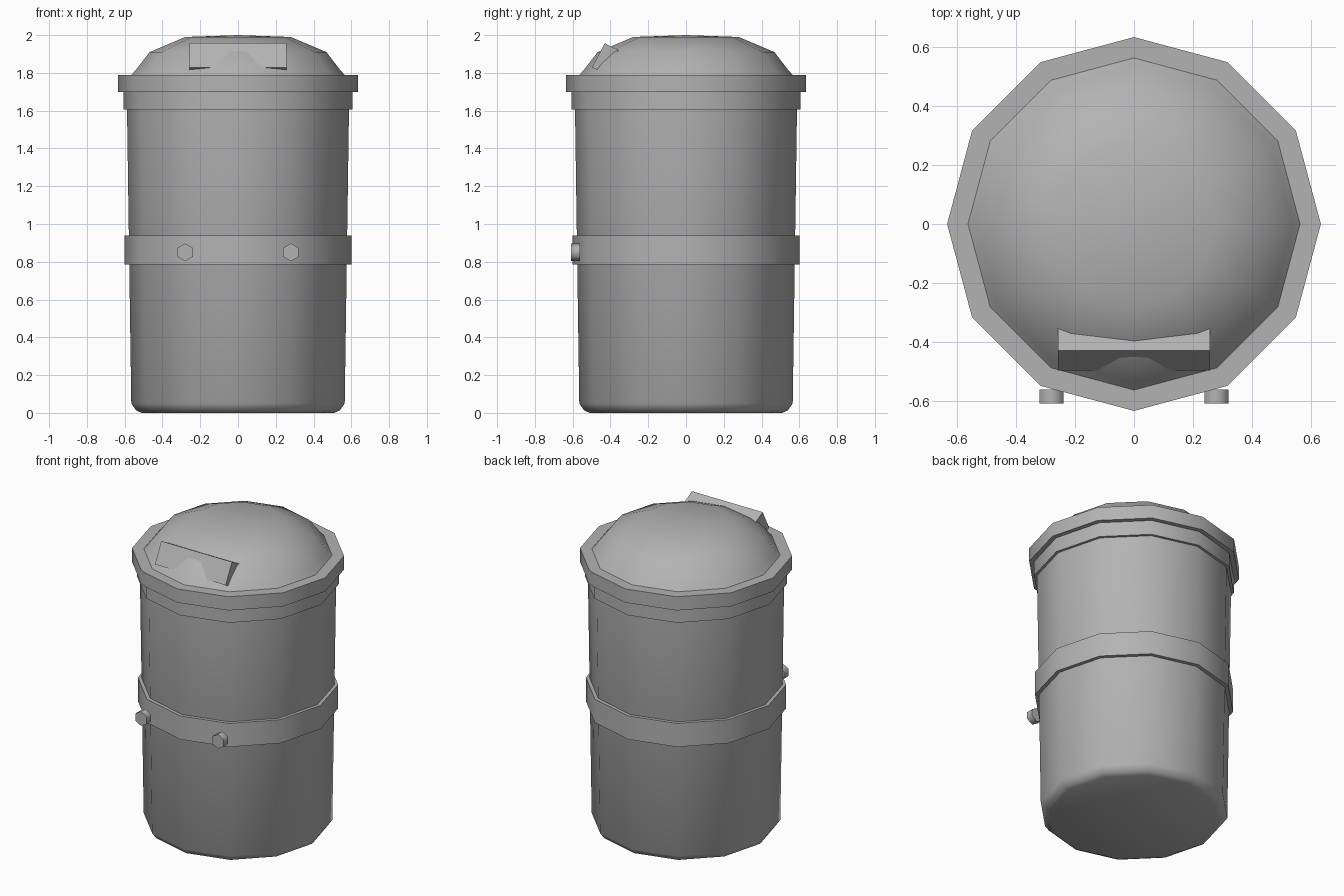
import bpy, bmesh, math
from mathutils import Matrix, Vector

if "Cube" in bpy.data.objects:
    bpy.data.objects.remove(bpy.data.objects["Cube"])

grey = bpy.data.materials.new("mid_grey")
grey.diffuse_color = (0.45, 0.45, 0.45, 1)
grey.use_nodes = True
grey.node_tree.nodes["Principled BSDF"].inputs["Base Color"].default_value = grey.diffuse_color
SIDES = 12


def finish(bm, name, angle=50):
    bmesh.ops.recalc_face_normals(bm, faces=bm.faces[:])
    mesh = bpy.data.meshes.new(name)
    bm.to_mesh(mesh)
    bm.free()
    mesh.materials.append(grey)
    ob = bpy.data.objects.new(name, mesh)
    bpy.context.collection.objects.link(ob)
    bpy.ops.object.select_all(action='DESELECT')
    ob.select_set(True)
    bpy.context.view_layer.objects.active = ob
    bpy.ops.object.shade_smooth_by_angle(angle=math.radians(angle))
    return ob


def lathe(name, profile, tip=None):
    """Revolve (radius, z) points into a closed 12-sided solid."""
    bm = bmesh.new()
    rings = []
    for r, z in profile:
        rings.append([bm.verts.new((r * math.cos(i * math.tau / SIDES),
                                    r * math.sin(i * math.tau / SIDES), z))
                      for i in range(SIDES)])
    for a, b in zip(rings, rings[1:]):
        for i in range(SIDES):
            j = (i + 1) % SIDES
            bm.faces.new((a[i], a[j], b[j], b[i]))
    bm.faces.new(rings[0][::-1])
    if tip is None:
        bm.faces.new(rings[-1])
    else:
        t = bm.verts.new((0, 0, tip))
        for i in range(SIDES):
            bm.faces.new((rings[-1][i], rings[-1][(i + 1) % SIDES], t))
    return finish(bm, name)


# Can: tapered body, collar, waist band
lathe("can_body", [(0.51, 0), (0.54, 0.014), (0.565, 0.05), (0.589, 1.70)])
lathe("collar", [(0.605, 1.605), (0.605, 1.70)])
lathe("waist_band", [(0.60, 0.785), (0.60, 0.94)])

# Lid: rim and dome
lathe("lid_rim", [(0.635, 1.70), (0.635, 1.79)])
lathe("lid_dome", [(0.565, 1.789), (0.54, 1.817), (0.468, 1.91), (0.28, 1.99)], tip=2.0)

# Tilted lid handle, sunk into the dome
up = Vector((0, 0.067, 0.127)).normalized()
back = Vector((0, up.z, -up.y))
bm = bmesh.new()
bmesh.ops.create_cube(bm, size=1)
centre = Vector((0, -0.4635, 1.8935)) + back * 0.06
for v in bm.verts:
    x, y, z = v.co
    v.co = centre + Vector((x * 0.515, 0, 0)) + back * (y * 0.12) + up * (z * 0.144)
finish(bm, "lid_handle", 30)

# Hexagonal bolts in front of the band
for side, label in ((-1, "left"), (1, "right")):
    bm = bmesh.new()
    bmesh.ops.create_cone(bm, cap_ends=True, segments=6, radius1=0.047, radius2=0.047, depth=0.047)
    # point a corner up, then face the front
    top = max(bm.verts, key=lambda v: v.co.y).co
    spin = math.pi / 2 - math.atan2(top.y, top.x)
    bm.transform(Matrix.Translation((side * 0.28, -0.586, 0.85))
                 @ Matrix.Rotation(math.pi / 2, 4, 'X') @ Matrix.Rotation(spin, 4, 'Z'))
    finish(bm, "bolt_" + label, 65)
